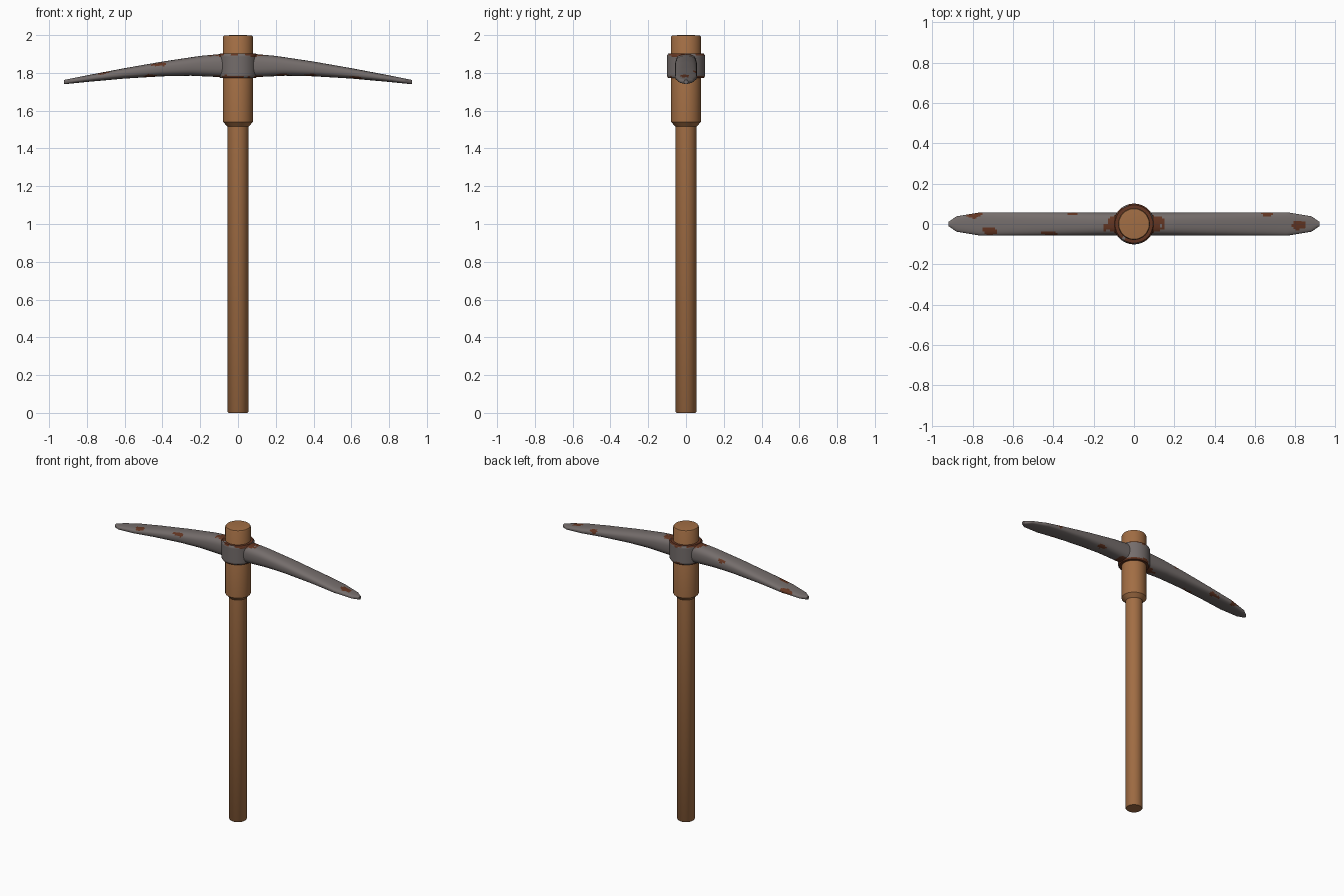
import bpy, bmesh, math
from mathutils import Vector, noise

if "Cube" in bpy.data.objects:
    bpy.data.objects.remove(bpy.data.objects["Cube"])


def material(name, rgb):
    m = bpy.data.materials.new(name)
    m.use_nodes = True
    m.diffuse_color = (*rgb, 1)
    bsdf = m.node_tree.nodes["Principled BSDF"]
    bsdf.inputs["Base Color"].default_value = (*rgb, 1)
    bsdf.inputs["Roughness"].default_value = 0.8
    return m


WOOD = material("warm wood", (0.36, 0.155, 0.058))
STEEL = material("grey steel", (0.175, 0.152, 0.147))
RUST = material("brown rust", (0.125, 0.036, 0.016))


def loft(name, rings, materials, closed=False, rule=None):
    """Bridge successive rings of points; cap the ends unless closed."""
    bm = bmesh.new()
    rows = [[bm.verts.new(p) for p in ring] for ring in rings]
    pairs = list(zip(rows, rows[1:] + rows[:1])) if closed else list(zip(rows, rows[1:]))
    n = len(rows[0])
    for a, b in pairs:
        for i in range(n):
            j = (i + 1) % n
            bm.faces.new((a[i], a[j], b[j], b[i]))
    if not closed:
        bm.faces.new(rows[0])
        bm.faces.new(rows[-1])
    bmesh.ops.recalc_face_normals(bm, faces=bm.faces)
    if rule:
        for f in bm.faces:
            f.material_index = int(rule(f.calc_center_median()))
    me = bpy.data.meshes.new(name)
    bm.to_mesh(me)
    bm.free()
    for m in materials:
        me.materials.append(m)
    ob = bpy.data.objects.new(name, me)
    bpy.context.collection.objects.link(ob)
    bpy.ops.object.select_all(action="DESELECT")
    ob.select_set(True)
    bpy.context.view_layer.objects.active = ob
    bpy.ops.object.shade_smooth_by_angle(angle=math.radians(40))
    return ob


def lathe(name, profile, sides, materials, **kw):
    turns = [math.tau * i / sides for i in range(sides)]
    rings = [[(r * math.cos(t), r * math.sin(t), z) for t in turns] for r, z in profile]
    return loft(name, rings, materials, **kw)


def sample(keys, x):
    """Linear interpolation through (position, value) keys."""
    for (x0, v0), (x1, v1) in zip(keys, keys[1:]):
        if x <= x1:
            return v0 + (v1 - v0) * (x - x0) / (x1 - x0)
    return keys[-1][1]


# Wooden handle with a thicker neck under the head
lathe("handle", [(0.05, 0), (0.055, 0.006), (0.055, 1.515), (0.079, 1.54),
                 (0.079, 1.99), (0.075, 1.997), (0.04, 2.0)], 32, [WOOD])

# Rust patches: centre, then half length along the blade and half width across it
PATCHES = [((-0.79, 0.045, 1.78), 0.045, 0.018), ((-0.72, -0.03, 1.80), 0.035, 0.022),
           ((-0.42, -0.05, 1.85), 0.04, 0.013), ((-0.30, 0.055, 1.86), 0.025, 0.012),
           ((0.81, -0.01, 1.78), 0.05, 0.018), ((-0.46, -0.04, 1.778), 0.04, 0.016),
           ((0.25, -0.04, 1.785), 0.04, 0.015), ((0.38, -0.04, 1.784), 0.03, 0.015),
           ((0.63, -0.045, 1.775), 0.035, 0.016), ((0.3, 0.04, 1.785), 0.04, 0.016),
           ((-0.62, 0.045, 1.775), 0.035, 0.016), ((0.66, 0.05, 1.80), 0.03, 0.014)]


def blade_rust(c):
    wobble = noise.noise(c * 28)
    if abs(c.x) < 0.135 + 0.06 * wobble and (c.z > 1.888 or c.z < 1.785):
        return True
    for p, along, across in PATCHES:
        d = c - Vector(p)
        if math.hypot(d.x / along, d.y / across, d.z / across) < 1 + 0.7 * wobble:
            return True
    return False


def collar_rust(c):
    wobble = noise.noise(c * 24)
    return c.z > 1.893 + 0.014 * wobble or c.z < 1.780 + 0.014 * wobble


# Curved double-ended blade, tapering to both tips
TOP = [(0, 1.902), (0.1, 1.899), (0.2, 1.89), (0.4, 1.86), (0.6, 1.825), (0.8, 1.787), (0.92, 1.763)]
BOTTOM = [(0, 1.775), (0.1, 1.778), (0.25, 1.785), (0.4, 1.782), (0.6, 1.77), (0.8, 1.752), (0.92, 1.74)]
WIDTH = [(0, 0.058), (0.76, 0.058), (0.88, 0.038), (0.92, 0.01)]


def rounded(v):
    return math.copysign(abs(v) ** 0.75, v)


def section(x, sides=32):
    hi, lo, w = (sample(k, abs(x)) for k in (TOP, BOTTOM, WIDTH))
    angles = [math.tau * i / sides for i in range(sides)]
    return [(x, w * rounded(math.cos(t)), (hi + lo) / 2 + (hi - lo) / 2 * rounded(math.sin(t)))
            for t in angles]


STEPS = 184
loft("pick_blade", [section(-0.92 + 1.84 * i / STEPS) for i in range(STEPS + 1)],
     [STEEL, RUST], rule=blade_rust)

# Steel eye collar around the handle
wall = [(0.101, 1.893 - 0.11 * i / 14) for i in range(15)]
lathe("eye_collar", [(0.076, 1.903), (0.094, 1.902)] + wall + [(0.094, 1.773), (0.076, 1.772)],
      80, [STEEL, RUST], closed=True, rule=collar_rust)
